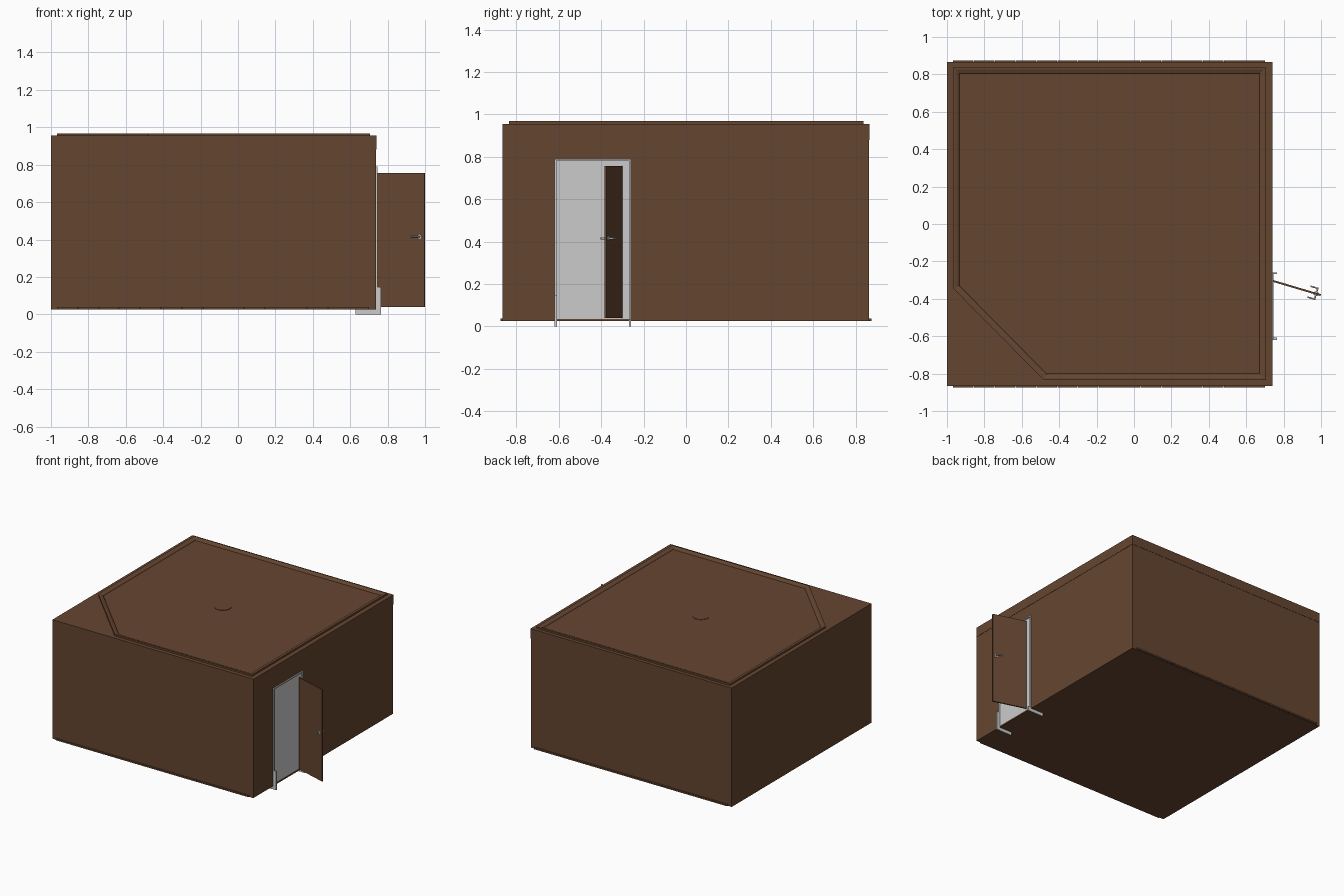
import bpy, bmesh
from math import atan2, cos, sin, hypot
from mathutils import Vector, Matrix

if "Cube" in bpy.data.objects:
    bpy.data.objects.remove(bpy.data.objects["Cube"])

brown = bpy.data.materials.new("brown")
brown.diffuse_color = (0.13, 0.06, 0.03, 1)
brown.use_nodes = True
brown.node_tree.nodes["Principled BSDF"].inputs["Base Color"].default_value = brown.diffuse_color


def finish(name, bm, mat=None):
    bmesh.ops.recalc_face_normals(bm, faces=bm.faces[:])
    me = bpy.data.meshes.new(name)
    bm.to_mesh(me)
    bm.free()
    ob = bpy.data.objects.new(name, me)
    bpy.context.collection.objects.link(ob)
    if mat:
        me.materials.append(mat)
    return ob


def box(name, lo, hi, mat=None):
    lo, hi = Vector(lo), Vector(hi)
    bm = bmesh.new()
    m = Matrix.Translation((lo + hi) / 2) @ Matrix.Diagonal((*(hi - lo), 1))
    bmesh.ops.create_cube(bm, size=1, matrix=m)
    return finish(name, bm, mat)


def rod(name, c, r, depth, axis, mat=None, seg=24):
    bm = bmesh.new()
    rot = Vector((0, 0, 1)).rotation_difference(Vector(axis)).to_matrix().to_4x4()
    bmesh.ops.create_cone(bm, cap_ends=True, segments=seg, radius1=r, radius2=r,
                          depth=depth, matrix=Matrix.Translation(c) @ rot)
    return finish(name, bm, mat)


# room shell with ceiling band on the right and back walls
room = box("room_shell", (-1, -0.865, 0.025), (0.738, 0.863, 0.955), brown)
box("upper_band_right", (0.73, -0.865, 0.88), (0.74, 0.865, 0.955), brown)
box("upper_band_back", (-1, 0.855, 0.88), (0.74, 0.865, 0.955), brown)

# doorway recess cut in the right wall
cutter = box("doorway_cutter", (0.728, -0.62, 0.035), (0.8, -0.26, 0.79))
cutter.hide_render = True
cutter.hide_set(True)
mod = room.modifiers.new("doorway", "BOOLEAN")
mod.object = cutter
mod.solver = "EXACT"

# floor planks poking past the front and back walls
n = 15
for i in range(n):
    w = 1.67 / n
    x = -0.968 + i * w
    box("floor_plank", (x + 0.001, -0.875, 0.026), (x + w - 0.001, 0.875, 0.038), brown)

# cove moulding swept round the ceiling outline with a cut corner
outline = [Vector(p) for p in ((-0.967, -0.345), (-0.482, -0.835), (0.705, -0.835),
                               (0.705, 0.838), (-0.967, 0.838))]


def inset(d):
    pts = []
    for i, p in enumerate(outline):
        a = (p - outline[i - 1]).normalized()
        b = (outline[(i + 1) % 5] - p).normalized()
        na, nb = Vector((-a.y, a.x)), Vector((-b.y, b.x))
        pts.append(p + (na + nb) * d / (1 + na.dot(nb)))
    return pts


profile = [(0, 0.95), (0, 0.968), (0.012, 0.968), (0.03, 0.961), (0.038, 0.95)]
bm = bmesh.new()
rings = [[bm.verts.new((p.x, p.y, z)) for p in inset(d)] for d, z in profile]
for k, r in enumerate(rings):
    q = rings[(k + 1) % len(rings)]
    for i in range(5):
        j = (i + 1) % 5
        bm.faces.new((r[i], r[j], q[j], q[i]))
finish("ceiling_cove", bm, brown)

# ceiling rose
rod("ceiling_rose", (-0.132, 0.002, 0.955), 0.06, 0.006, (0, 0, 1), brown, 32)

# grey door lining, jambs and plinth blocks
box("doorway_panel", (0.72, -0.62, 0.035), (0.735, -0.26, 0.79))
for y in (-0.62, -0.268):
    box("door_jamb", (0.63, y, 0.0), (0.747, y + 0.008, 0.79))
    box("jamb_foot", (0.627, y, 0.0), (0.765, y + 0.008, 0.035))
box("door_head", (0.63, -0.62, 0.782), (0.747, -0.26, 0.79))
box("plinth_block", (0.735, -0.62, 0.0), (0.765, -0.608, 0.145))

# open door leaf, built along local x then swung on its hinge
hinge, tip = Vector((0.745, -0.305)), Vector((0.998, -0.38))
d = tip - hinge
length = hypot(d.x, d.y)
swing = Matrix.Translation((hinge.x, hinge.y, 0)) @ Matrix.Rotation(atan2(d.y, d.x), 4, "Z")
parts = [box("door_leaf", (0, -0.005, 0.04), (length, 0.005, 0.757), brown)]

# lever handles, mirrored on both faces
for s in (-1, 1):
    parts.append(rod("handle_rose", (length - 0.025, s * 0.007, 0.415), 0.011, 0.006, (0, 1, 0)))
    parts.append(rod("handle_stem", (length - 0.025, s * 0.018, 0.415), 0.004, 0.026, (0, 1, 0), seg=12))
    parts.append(rod("handle_lever", (length - 0.043, s * 0.03, 0.415), 0.004, 0.045, (1, 0, 0), seg=12))
for ob in parts:
    ob.matrix_world = swing
